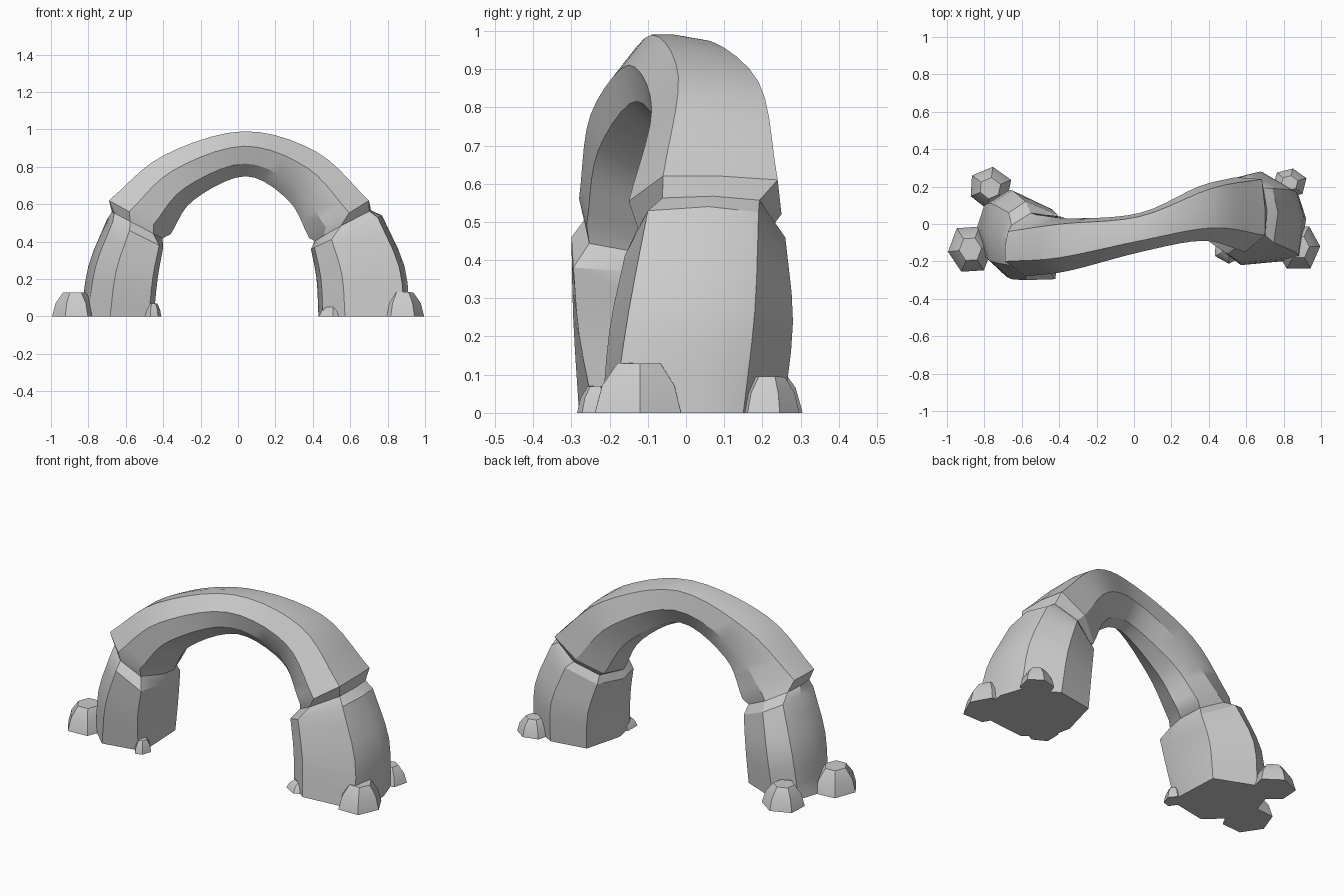
import bpy, bmesh, math, random
from mathutils import Vector

if "Cube" in bpy.data.objects:
    bpy.data.objects.remove(bpy.data.objects["Cube"])

random.seed(4)


def ring(outer, inner, us, ys):
    """Eight-sided section: u runs from inner to outer point, y is depth."""
    return [Vector((inner[0] + (outer[0] - inner[0]) * u, y,
                    max(0, inner[1] + (outer[1] - inner[1]) * u)))
            for u, y in zip(us, ys)]


def spline(rings, steps):
    """Catmull-Rom interpolation between control sections."""
    out = []
    ext = [[2 * a - b for a, b in zip(rings[0], rings[1])]] + rings
    ext.append([2 * a - b for a, b in zip(rings[-1], rings[-2])])
    for i in range(1, len(ext) - 2):
        for s in range(steps):
            t = s / steps
            out.append([0.5 * (2 * b + (c - a) * t + (2 * a - 5 * b + 4 * c - d) * t * t
                               + (3 * b - a - 3 * c + d) * t ** 3)
                        for a, b, c, d in zip(*ext[i - 1:i + 3])])
    return out + [rings[-1]]


def neck(ra, rb, scale):
    """Pinched section for the cracks between blocks."""
    mid = [(a + b) / 2 for a, b in zip(ra, rb)]
    c = sum(mid, Vector()) / len(mid)
    return [c + (p - c) * scale for p in mid]


def loft(name, rings):
    bm = bmesh.new()
    vs = [[bm.verts.new(p) for p in r] for r in rings]
    n = len(vs[0])
    for a, b in zip(vs, vs[1:]):
        for i in range(n):
            j = (i + 1) % n
            bm.faces.new((a[i], a[j], b[j], b[i]))
    bm.faces.new(vs[0])
    bm.faces.new(vs[-1])
    bmesh.ops.recalc_face_normals(bm, faces=bm.faces)
    me = bpy.data.meshes.new(name)
    bm.to_mesh(me)
    bm.free()
    ob = bpy.data.objects.new(name, me)
    bpy.context.collection.objects.link(ob)
    bpy.ops.object.select_all(action='DESELECT')
    ob.select_set(True)
    bpy.context.view_layer.objects.active = ob
    bpy.ops.object.shade_smooth_by_angle(angle=math.radians(30))
    return ob


# Left pillar, base to top
U = [.9, 1, .9, .6, .03, 0, .07, .6]
left = spline([
    ring((-.84, 0), (-.45, 0), U, [-.17, -.02, .10, .17, .08, -.18, -.24, -.28]),
    ring((-.80, .27), (-.43, .20), U, [-.20, -.04, .11, .18, .08, -.16, -.28, -.295]),
    ring((-.70, .52), (-.40, .37), U, [-.22, -.06, .06, .12, .05, -.14, -.295, -.30]),
], 3)

# Arching span, left to right
U = [1, 1, .95, .5, .1, 0, .28, .67]
span = spline([
    ring((-.69, .62), (-.36, .44), U, [-.20, -.12, -.04, .05, .04, -.08, -.26, -.28]),
    ring((-.40, .86), (-.24, .62), U, [-.18, -.08, .00, .03, .00, -.10, -.23, -.25]),
    ring((.03, .99), (.04, .75), U, [-.09, -.03, .04, .06, .00, -.06, -.13, -.15]),
    ring((.42, .88), (.27, .62), U, [-.02, .09, .19, .20, .12, .02, -.06, -.09]),
    ring((.70, .62), (.38, .42), U, [-.06, .09, .24, .25, .17, .03, -.10, -.15]),
], 5)

# Right pillar, top to base
U = [.94, 1, .92, .55, .12, 0, .05, .29]
right = spline([
    ring((.77, .54), (.39, .36), U, [-.10, .06, .19, .26, .20, .02, -.10, -.16]),
    ring((.89, .27), (.42, .20), U, [-.15, .05, .18, .28, .23, .01, -.12, -.20]),
    ring((.92, 0), (.43, 0), U, [-.19, .03, .15, .255, .22, .00, -.13, -.22]),
], 3)

# Single stone arch with pinched cracks between its three blocks
loft("stone_arch", left + [neck(left[-1], span[0], .86)] + span
     + [neck(span[-1], right[0], .86)] + right)


# Loose rocks around the feet: centre x, y, radii, height, turn
def rock(name, x, y, rx, ry, h, turn):
    jit = [random.uniform(.9, 1.04) for _ in range(6)]
    rings = []
    for s, z in ((1, 0), (.84, .55), (.5, 1)):
        rings.append([Vector((x + rx * s * k * math.cos(turn + i * math.pi / 3),
                              y + ry * s * k * math.sin(turn + i * math.pi / 3),
                              h * z * (1 + (.1 * (k - 1) if z == 1 else 0))))
                      for i, k in enumerate(jit)])
    loft(name, rings)


rock("rock_front_left", -.875, -.135, .13, .145, .13, .1)
rock("rock_back_left", -.77, .19, .12, .115, .12, .4)
rock("rock_front_right", .88, -.12, .125, .135, .13, .0)
rock("rock_back_right", .83, .22, .095, .085, .095, .3)
rock("rock_inner_left", -.455, -.23, .045, .06, .07, .2)
rock("rock_inner_right", .51, -.13, .085, .085, .05, .5)
